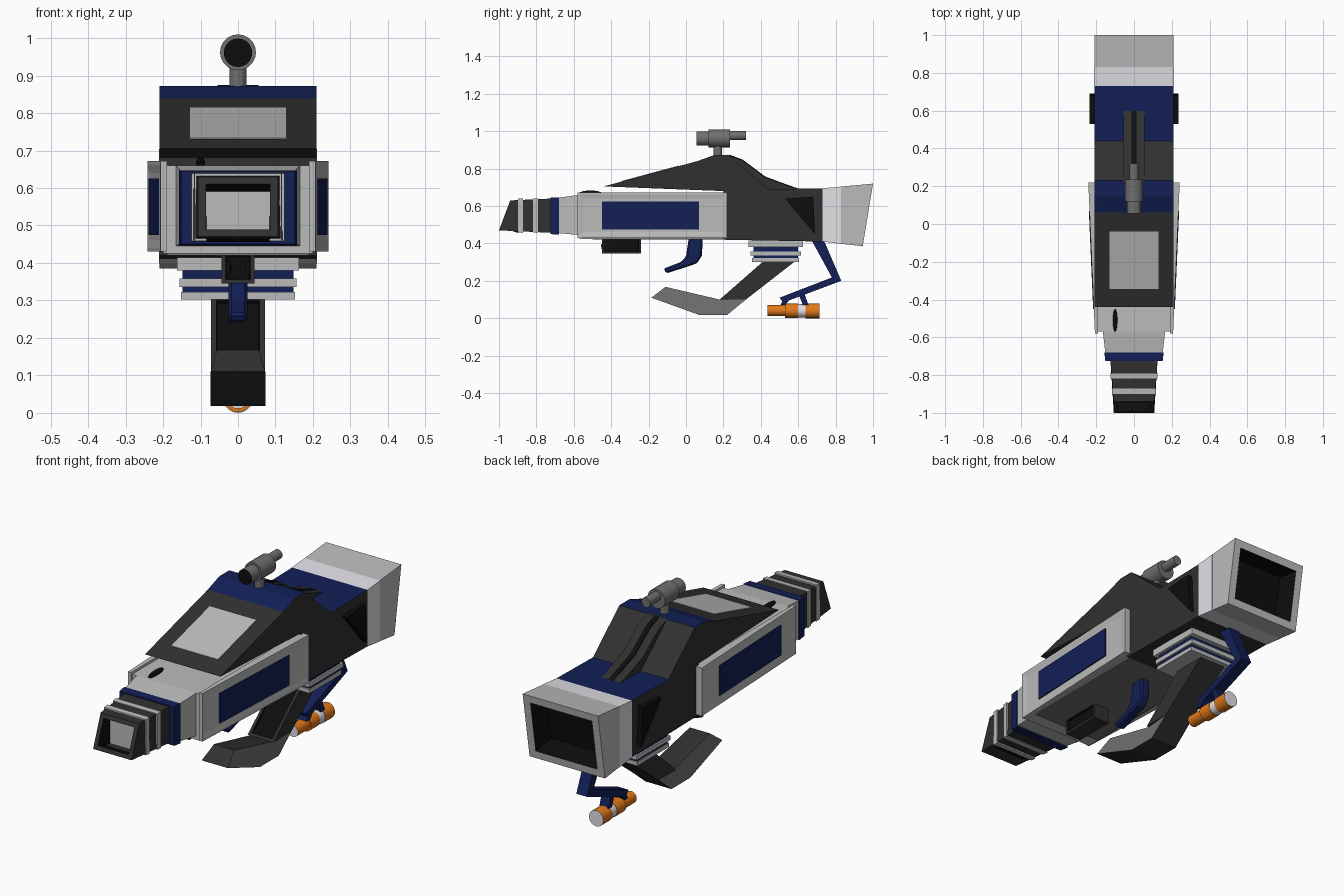
import bpy, bmesh, math
from mathutils import Vector

if "Cube" in bpy.data.objects:
    bpy.data.objects.remove(bpy.data.objects["Cube"])


def material(name, rgb):
    m = bpy.data.materials.new(name)
    m.diffuse_color = (*rgb, 1)
    m.use_nodes = True
    m.node_tree.nodes["Principled BSDF"].inputs["Base Color"].default_value = m.diffuse_color
    return m


DARK = material("charcoal", (.03, .03, .03))
BLACK = material("black", (.004, .004, .004))
BLUE = material("navy", (.006, .014, .095))
LIGHT = material("light_grey", (.5, .5, .5))
PALE = material("pale_grey", (.75, .75, .8))
MID = material("mid_grey", (.16, .16, .16))
ORANGE = material("orange", (.75, .19, .01))


def finish(name, bm, mats):
    bmesh.ops.recalc_face_normals(bm, faces=bm.faces)
    me = bpy.data.meshes.new(name)
    bm.to_mesh(me)
    bm.free()
    ob = bpy.data.objects.new(name, me)
    bpy.context.collection.objects.link(ob)
    for m in mats:
        me.materials.append(m)
    return ob


def prism(name, pts, x0, x1, mat, accent=None, edges=()):
    """Side profile (y, z) extruded along x; listed edge faces take the accent."""
    bm = bmesh.new()
    a, b = ([bm.verts.new((x, y, z)) for y, z in pts] for x in (x0, x1))
    bm.faces.new(a)
    bm.faces.new(b[::-1])
    n = len(pts)
    for i in range(n):
        j = (i + 1) % n
        f = bm.faces.new((a[i], b[i], b[j], a[j]))
        f.material_index = 1 if i in edges else 0
    return finish(name, bm, [mat] + ([accent] if accent else []))


def box(name, y0, y1, z0, z1, hw, mat):
    return prism(name, [(y0, z0), (y1, z0), (y1, z1), (y0, z1)], -hw, hw, mat)


def loft(name, sections, mat):
    """Rectangular sections (y_top, y_bottom, half_width, z_top, z_bottom)."""
    bm = bmesh.new()
    rings = [[bm.verts.new(c) for c in ((-w, yb, zb), (w, yb, zb), (w, yt, zt), (-w, yt, zt))]
             for yt, yb, w, zt, zb in sections]
    for r, s in zip(rings, rings[1:]):
        for i in range(4):
            j = (i + 1) % 4
            bm.faces.new((r[i], r[j], s[j], s[i]))
    bm.faces.new(rings[0])
    bm.faces.new(rings[-1])
    return finish(name, bm, [mat])


def recess(ob, direction, rim, depth, mat=BLACK, slope=.002):
    """Sink an inset panel into the faces pointing along a direction."""
    me = ob.data
    me.materials.append(mat)
    bm = bmesh.new()
    bm.from_mesh(me)
    fs = [f for f in bm.faces if f.normal.dot(Vector(direction)) > .85]
    bmesh.ops.inset_individual(bm, faces=fs, thickness=rim)
    walls = bmesh.ops.inset_individual(bm, faces=fs, thickness=slope, depth=-depth)
    for f in fs + walls["faces"]:
        f.material_index = len(me.materials) - 1
    bm.to_mesh(me)
    bm.free()


def tube(name, y0, y1, z, r, mat, caps=None, seg=20):
    """Cylinder lying along y."""
    bm = bmesh.new()
    bmesh.ops.create_cone(bm, cap_ends=True, segments=seg, radius1=r, radius2=r, depth=y1 - y0)
    for v in bm.verts:
        v.co = (v.co.x, v.co.z + (y0 + y1) / 2, v.co.y + z)
    for f in bm.faces:
        f.smooth = len(f.verts) == 4
        f.material_index = 1 if caps and len(f.verts) > 4 else 0
    for e in bm.edges:
        e.smooth = not any(len(f.verts) > 4 for f in e.link_faces)
    return finish(name, bm, [mat] + ([caps] if caps else []))


# main hull with blue crest and deck
prism("upper_hull", [(-.44, .705), (.06, .84), (.15, .872), (.23, .872), (.44, .69), (.73, .695),
                     (.73, .41), (.2, .42), (.2, .68)], -.21, .21, DARK, BLUE, (1, 2, 4))
prism("top_panel", [(-.345, .734), (-.04, .816), (-.04, .80), (-.345, .72)], -.13, .13, LIGHT)
box("hull_core", -.57, .22, .425, .66, .2, LIGHT)
box("belly", -.5, .3, .42, .43, .19, MID)

# rear housing
box_pts = [(.73, .695), (.83, .704), (.83, .398), (.73, .41)]
prism("rear_band", box_pts, -.211, .211, PALE)
rear = loft("rear_housing", [(.83, .83, .21, .704, .398), (1, .945, .21, .72, .385)], LIGHT)
recess(rear, (0, 1, 0), .055, .12)

# flared side panels and side vents
for s, side in ((1, "right"), (-1, "left")):
    bm = bmesh.new()
    vs = [[bm.verts.new((s * x, y, z)) for x, y in ((.19, -.58), (.207, -.58), (.242, .22), (.19, .22))]
          for z in (.43, .672)]
    bm.faces.new(vs[0])
    bm.faces.new(vs[1])
    for i in range(4):
        j = (i + 1) % 4
        bm.faces.new((vs[0][i], vs[0][j], vs[1][j], vs[1][i]))
    panel = finish(side + "_side_panel", bm, [LIGHT])
    recess(panel, (s, 0, 0), .015, .004, LIGHT, .03)
    bm = bmesh.new()
    q = [bm.verts.new((s * (.230 + .0437 * y), y, z)) for y, z in
         ((-.45, .475), (.07, .475), (.07, .625), (-.45, .625))]
    f = bm.faces.new(q)
    ext = bmesh.ops.extrude_face_region(bm, geom=[f])
    bmesh.ops.translate(bm, vec=(s * .006, 0, 0),
                        verts=[v for v in ext["geom"] if isinstance(v, bmesh.types.BMVert)])
    finish(side + "_blue_inlay", bm, [BLUE])
    vent = prism(side + "_vent", [(.53, .64), (.68, .65), (.69, .45)], s * .2, s * .235, BLACK)

# muzzle
loft("muzzle_base", [(-.57, -.57, .165, .66, .445), (-.68, -.68, .152, .645, .455)], LIGHT)
loft("muzzle_blue_ring", [(-.68, -.68, .157, .647, .447), (-.725, -.725, .152, .645, .45)], BLUE)
muzzle = loft("muzzle", [(-.72, -.72, .125, .64, .457), (-.94, -1, .107, .63, .47)], DARK)
recess(muzzle, (0, -1, 0), .03, .1)
for k, (y, w) in enumerate(((-.805, .126), (-.885, .118))):
    loft(f"muzzle_band_{k}", [(y + .014, y + .014, w, .641, .457), (y - .014, y - .014, w - .002, .639, .459)], LIGHT)

# small bump on the front deck
bm = bmesh.new()
bmesh.ops.create_uvsphere(bm, u_segments=16, v_segments=8, radius=1)
for v in bm.verts:
    v.co = (v.co.x * .012 - .1, v.co.y * .06 - .51, v.co.z * .015 + .668)
finish("deck_bump", bm, [BLACK])

# underside box with sunken windows
pod = box("under_pod", -.45, -.24, .345, .43, .044, DARK)
for d in ((0, -1, 0), (1, 0, 0), (-1, 0, 0)):
    recess(pod, d, .016, .012)

# trigger
trigger = prism("trigger", [(.015, .43), (.09, .43), (.085, .335), (.06, .295), (.02, .28), (-.105, .24), (-.12, .265),
                  (-.03, .3), (0, .33)], -.026, .026, BLUE)
bev = trigger.modifiers.new("soft_edges", "BEVEL")
bev.width = .008
bev.segments = 1

# layered mount plates
for k, (z0, z1, w, y0, y1, m) in enumerate((
        (.38, .415, .163, .335, .625, LIGHT), (.358, .38, .148, .36, .6, BLUE),
        (.336, .358, .156, .345, .615, LIGHT), (.322, .336, .148, .36, .6, BLUE),
        (.302, .322, .152, .352, .605, LIGHT))):
    box(f"mount_plate_{k}", y0, y1, z0, z1, w, m)

# grip: dark arm and grey hooked foot
arm = prism("grip_arm", [(.42, .31), (.59, .31), (.32, .1), (.18, .1)], -.072, .072, DARK)
recess(arm, (0, -.68, .73), .02, .01)
bm = bmesh.new()
foot = [(.18, .1, .06), (.32, .1, .072), (.22, .018, .073), (.07, .018, .073), (-.185, .11, .073), (-.11, .168, .056)]
a, b = ([bm.verts.new((s * w, y, z)) for y, z, w in foot] for s in (-1, 1))
bm.faces.new(a).material_index = 1
bm.faces.new(b[::-1]).material_index = 1
for i in range(6):
    j = (i + 1) % 6
    bm.faces.new((a[i], b[i], b[j], a[j]))
finish("grip_foot", bm, [DARK, MID])

# rear strut and orange canister
prism("rear_strut", [(.67, .42), (.74, .41), (.83, .2), (.55, .095), (.53, .07), (.505, .07), (.515, .09),
                     (.50, .11), (.78, .218)], -.03, .03, BLUE)
prism("strut_clip", [(.6, .135), (.63, .14), (.655, .07), (.625, .07)], -.025, .025, BLUE)
tube("canister_nose", .435, .53, .041, .03, ORANGE, PALE)
tube("canister_front", .53, .60, .04, .038, ORANGE)
tube("canister_band", .60, .64, .04, .036, PALE)
tube("canister_rear", .64, .715, .04, .04, ORANGE, PALE)

# scope on its post
bm = bmesh.new()
bmesh.ops.create_cone(bm, cap_ends=True, segments=12, radius1=.023, radius2=.023, depth=.07)
bmesh.ops.translate(bm, verts=bm.verts, vec=(0, .17, .9))
finish("scope_post", bm, [MID])
tube("scope_front", .055, .13, .961, .038, MID, BLACK)
tube("scope_body", .12, .235, .962, .048, MID)
tube("scope_eyepiece", .23, .32, .976, .024, MID)

# ridge running down behind the crest
prism("rear_ridge", [(.22, .875), (.30, .845), (.42, .755), (.5, .725), (.6, .692), (.6, .66), (.42, .66)],
      -.055, .055, DARK)
prism("ridge_slot", [(.23, .876), (.303, .848), (.423, .758), (.503, .728), (.602, .693), (.602, .66), (.42, .66)],
      -.013, .013, BLACK)
